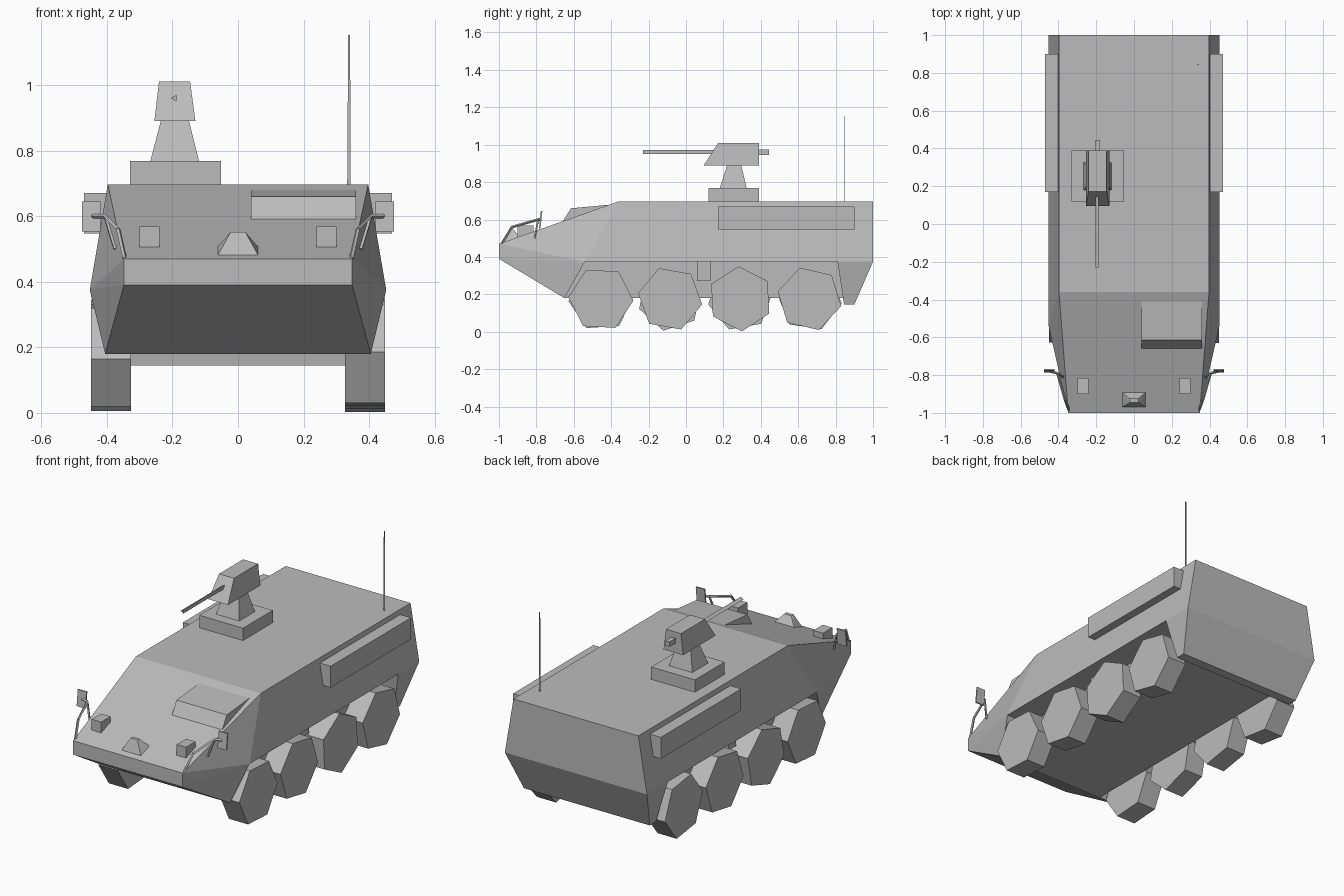
import bpy, bmesh, math
from mathutils import Vector

cube = bpy.data.objects.get("Cube")
if cube:
    bpy.data.objects.remove(cube, do_unlink=True)

paint = bpy.data.materials.new("light_grey_paint")
paint.use_nodes = True
GREY = (0.5, 0.5, 0.5, 1)
paint.diffuse_color = GREY
paint.node_tree.nodes["Principled BSDF"].inputs["Base Color"].default_value = GREY


def finish(name, bm):
    bmesh.ops.recalc_face_normals(bm, faces=bm.faces)
    mesh = bpy.data.meshes.new(name)
    bm.to_mesh(mesh)
    bm.free()
    mesh.materials.append(paint)
    obj = bpy.data.objects.new(name, mesh)
    bpy.context.collection.objects.link(obj)
    return obj


def solid(name, points):
    """Convex solid wrapped around a few corner points."""
    bm = bmesh.new()
    for p in points:
        bm.verts.new(p)
    bmesh.ops.convex_hull(bm, input=bm.verts)
    bmesh.ops.dissolve_limit(bm, angle_limit=0.01, verts=bm.verts, edges=bm.edges)
    return finish(name, bm)


def wide(corners):
    """Mirror (half width, y, z) corners across the centre line."""
    return [(s * x, y, z) for x, y, z in corners for s in (-1, 1)]


def slab(x, y, z):
    return [(a, b, c) for a in x for b in y for c in z]


def frustum(name, x0, y0, z0, x1, y1, z1):
    return solid(name, slab(x0, y0, [z0]) + slab(x1, y1, [z1]))


def rod(name, a, b, radius, sides):
    a, b = Vector(a), Vector(b)
    turn = (b - a).to_track_quat('Z', 'Y')
    ring = [Vector((math.cos(t), math.sin(t), 0)) * radius
            for t in (math.tau * i / sides for i in range(sides))]
    return solid(name, [end + turn @ p for end in (a, b) for p in ring])


# Hull: nose, belt line and roof corners
nose_top, nose_low = (.348, -1, .47), (.348, -1, .39)
belt_front, belt_rear = (.452, -.54, .375), (.452, 1, .375)
roof_front, roof_rear = (.397, -.36, .697), (.397, 1, .697)
lower_front = (.405, -.65, .18)
solid("upper_hull", wide([nose_top, nose_low, belt_front, belt_rear, roof_front, roof_rear]))
solid("lower_bow", wide([nose_low, belt_front, lower_front]))
solid("lower_stern", wide([(.452, .81, .375), belt_rear, (.4, .845, .145), (.4, .9, .145)]))
solid("belly", wide([(.3, -.65, .18), (.3, -.55, .38), (.3, .85, .18), (.3, .85, .38)]))

# Six-sided wheels, each turned a little differently
AXLES = (-.455, -.085, .29, .66)
TURNS = {1: (-3, -10, 33, 47), -1: (4, 18, 10, -8)}
for s, side in ((1, "left"), (-1, "right")):
    for n, (y, turn) in enumerate(zip(AXLES, TURNS[s]), 1):
        ring = [math.radians(turn + 60 * i) for i in range(6)]
        solid(f"wheel_{side}_{n}", [(s * x, y + .174 * math.cos(t), .176 + .174 * math.sin(t))
                                    for x in (.327, .449) for t in ring])

    # Wheel well strut and side stowage bin
    solid(f"well_strut_{side}", slab((s * .29, s * .36), (.06, .13), (.27, .38)))
    solid(f"side_bin_{side}", slab((s * .39, s * .47), (.17, .9), (.547, .67)))

    # Headlight
    solid(f"headlight_{side}", slab((s * .24, s * .3), (-.9, -.815), (.5, .568)))

    # Mirror with bent arm and brace
    path = [(.345, -.985, .47), (.365, -.93, .56), (.405, -.79, .6), (.445, -.78, .6)]
    path = [(s * x, y, z) for x, y, z in path]
    for n in range(3):
        rod(f"mirror_arm_{side}_{n + 1}", path[n], path[n + 1], .007, 4)
    rod(f"mirror_brace_{side}", path[2], (s * .375, -.81, .5), .006, 4)
    solid(f"mirror_{side}", [(s * x, y + t, z) for x in (.42, .476)
                             for y, z in ((-.782, .553), (-.772, .645)) for t in (-.004, .004)])

# Bow fitting and driver hatch on the sloping front
solid("bow_fitting", wide([(.063, -.97, .478), (.063, -.89, .505),
                           (.022, -.945, .552), (.022, -.925, .552)]))
solid("driver_hatch", [(x, y, z) for x in (.04, .36) for y, z in
                       ((-.66, .588), (-.615, .66), (-.4, .68), (-.4, .6))])

# Gun station: plinth, pedestal, head and barrel
solid("gun_plinth", slab((-.33, -.052), (.12, .39), (.69, .768)))
frustum("gun_pedestal", (-.268, -.118), (.18, .325), .765, (-.235, -.15), (.22, .295), .892)
frustum("gun_head", (-.255, -.13), (.095, .39), .89, (-.241, -.146), (.172, .39), 1.01)
rod("gun_barrel", (-.193, -.23, .96), (-.193, .15, .96), .012, 3)
solid("gun_breech", slab((-.207, -.18), (.38, .445), (.946, .974)))

# Whip antenna
frustum("antenna", (.333, .343), (.844, .847), .69, (.336, .342), (.844, .847), 1.153)
